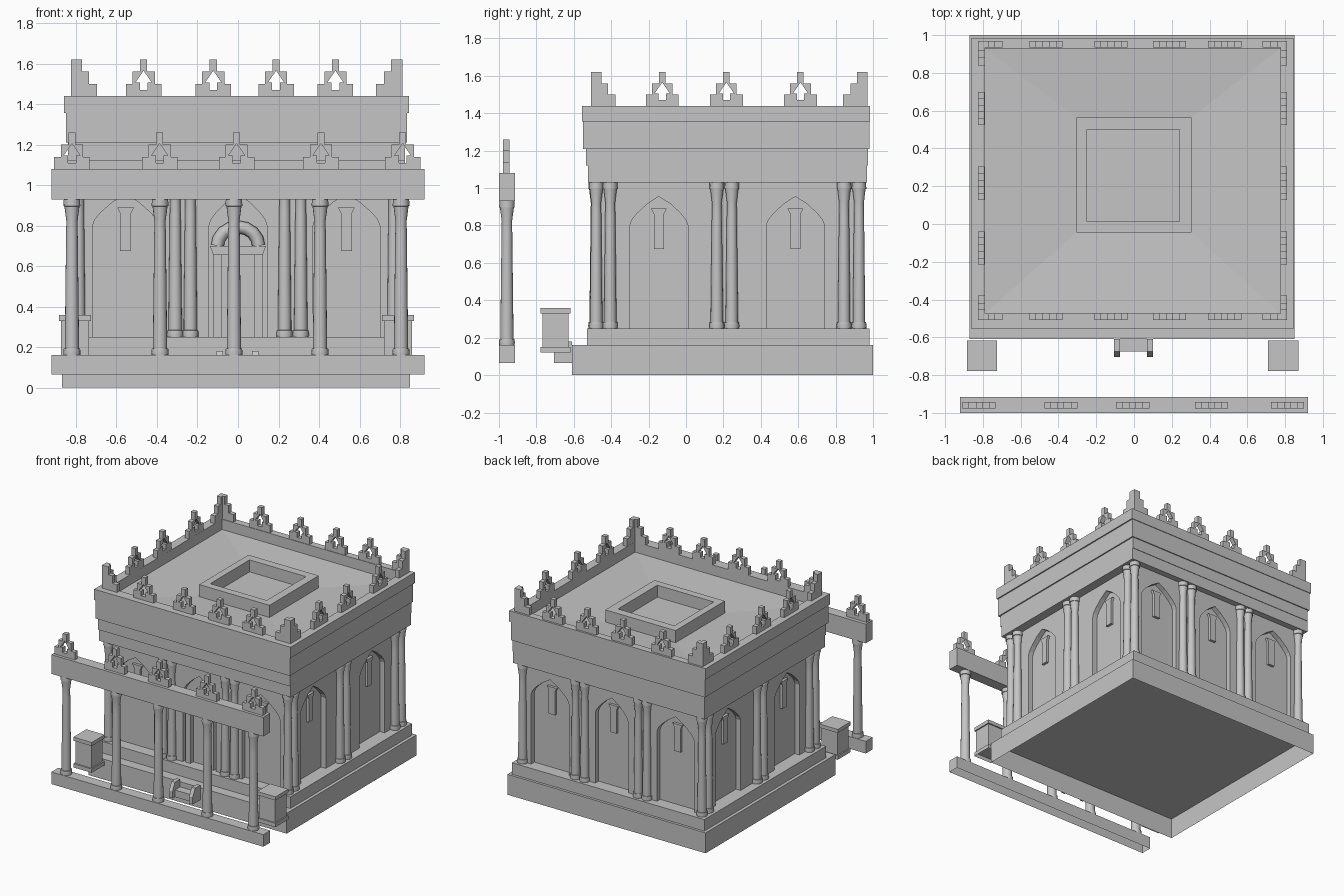
import bpy, bmesh, math
from mathutils import Matrix, Vector

if "Cube" in bpy.data.objects:
    bpy.data.objects.remove(bpy.data.objects["Cube"])

stone = bpy.data.materials.new("grey stone")
stone.use_nodes = True
GREY = (0.56, 0.56, 0.56, 1)
stone.diffuse_color = GREY
stone.node_tree.nodes["Principled BSDF"].inputs["Base Color"].default_value = GREY

CX, CY = -0.01, 0.22          # centre of the building
WX, WY = 0.765, 0.70          # half size of the wall block
DEPTH = .04                   # depth of the wall niches


def finish(name, bm, matrix=None, fix=True):
    if matrix:
        bm.transform(matrix)
    if fix:
        bmesh.ops.recalc_face_normals(bm, faces=bm.faces)
    me = bpy.data.meshes.new(name)
    bm.to_mesh(me)
    bm.free()
    me.materials.append(stone)
    ob = bpy.data.objects.new(name, me)
    bpy.context.collection.objects.link(ob)
    return ob


def box(name, x0, x1, y0, y1, z0, z1, open_bottom=False):
    bm = bmesh.new()
    size = Matrix.Diagonal((x1 - x0, y1 - y0, z1 - z0, 1))
    mid = Vector((x0 + x1, y0 + y1, z0 + z1)) / 2
    bmesh.ops.create_cube(bm, size=1, matrix=Matrix.Translation(mid) @ size)
    if open_bottom:
        low = [f for f in bm.faces if f.normal.z < -0.5]
        bmesh.ops.delete(bm, geom=low, context='FACES_ONLY')
    return finish(name, bm, fix=not open_bottom)


def prism(name, pts, y0, y1, matrix, mirrored=False):
    """Extrude an (x, z) outline along y; optionally mirror it about x = 0."""
    bm = bmesh.new()
    face = bm.faces.new([bm.verts.new((x, y0, z)) for x, z in pts])
    out = bmesh.ops.extrude_face_region(bm, geom=[face], use_keep_orig=True)
    moved = [v for v in out["geom"] if isinstance(v, bmesh.types.BMVert)]
    bmesh.ops.translate(bm, verts=moved, vec=(0, y1 - y0, 0))
    if mirrored:
        seam = [f for f in bm.faces if all(abs(v.co.x) < 1e-5 for v in f.verts)]
        bmesh.ops.delete(bm, geom=seam, context='FACES_ONLY')
        bmesh.ops.mirror(bm, geom=bm.verts[:] + bm.edges[:] + bm.faces[:],
                         axis='X', merge_dist=1e-4)
    return finish(name, bm, matrix)


def ring(name, outer, inner, z0, z1, drop=0):
    """Rectangular frame; outer and inner are (x0, x1, y0, y1); drop lowers the inner edge."""
    bm = bmesh.new()

    def loop(r, z):
        return [bm.verts.new(p + (z,)) for p in
                ((r[0], r[2]), (r[1], r[2]), (r[1], r[3]), (r[0], r[3]))]
    loops = [loop(outer, z0), loop(outer, z1), loop(inner, z1 - drop), loop(inner, z0 - drop)]
    for a, b in zip(loops, loops[1:] + loops[:1]):
        for i in range(4):
            j = (i + 1) % 4
            bm.faces.new((a[i], a[j], b[j], b[i]))
    return finish(name, bm)


def side_frame(side, u, dist):
    """Frame on side 0 front, 1 +x, 2 back, 3 -x: local -y points outward."""
    pos = ((u, CY - dist), (CX + dist, u), (u, CY + dist), (CX - dist, u))[side]
    return Matrix.Translation(pos + (0,)) @ Matrix.Rotation(side * math.pi / 2, 4, 'Z')


def column(name, x, y, z0, z1, fat=1.0):
    h = z1 - z0
    profile = [(0, 0), (.039, 0), (.040, .02), (.038, .042), (.033, .043), (.033, .1),
               (.027, .78), (.026, .86), (.035, .955), (.039, .957), (.038, 1), (0, 1)]
    bm = bmesh.new()
    vs = [bm.verts.new((r * fat, 0, t * h)) for r, t in profile]
    es = [bm.edges.new(p) for p in zip(vs, vs[1:])]
    bmesh.ops.spin(bm, geom=vs + es, cent=(0, 0, 0), axis=(0, 0, 1),
                   angle=math.tau, steps=16)
    bmesh.ops.remove_doubles(bm, verts=bm.verts, dist=1e-4)
    ob = finish(name, bm, Matrix.Translation((x, y, z0)))
    bpy.ops.object.select_all(action='DESELECT')
    ob.select_set(True)
    bpy.context.view_layer.objects.active = ob
    bpy.ops.object.shade_smooth_by_angle(angle=math.radians(40))


# Plinth, step and entablature
INNER = (-.79, .775, -.475, .93)
box("plinth", -.87, .85, -.61, 1, 0, .16, open_bottom=True)
box("upper_step", -.845, .825, -.53, .98, .16, .25)
box("architrave", -.84, .825, -.525, .968, 1.03, 1.12)
box("frieze", -.84, .825, -.535, .972, 1.12, 1.21)
ring("upper_band", (-.85, .835, -.55, .98), INNER, 1.21, 1.355)
ring("parapet", (-.86, .845, -.555, .985), INNER, 1.355, 1.44)

# Roof falling gently to a raised frame in the middle
FRAME = (-.305, .305, -.045, .565)
ring("roof_slopes", INNER, FRAME, 1.357, 1.36, drop=.025)
box("roof_centre", *FRAME, 1.33, 1.336)
ring("roof_frame", FRAME, (-.25, .24, .013, .5), 1.334, 1.43)

# Wall core faced with panels that have pointed niches, a torch in each
box("wall_core", CX - WX + DEPTH, CX + WX - DEPTH, CY - WY + DEPTH, CY + WY - DEPTH, .25, 1.03)
front_niches = [(-.555, .163), (0, .143), (.535, .165)]
side_niches = [(-.145, .155), (.585, .155)]
half_arch = [(1, .25), (1, .80), (.93, .83), (.75, .865), (.4, .915)]
torch = [(-.027, .675), (.027, .675), (.027, .86), (.042, .89), (-.042, .89), (-.027, .86)]
for side in range(4):
    lateral = side % 2
    reach = WX if lateral else WY
    mid, half = (CY, WY - DEPTH) if lateral else (CX, WX)
    sign = 1 if side < 2 else -1
    niches = sorted((sign * u, w) for u, w in (side_niches if lateral else front_niches))
    outline = [(sign * mid - half, .25)]
    for u, w in niches:
        outline += [(u - w * a, z) for a, z in half_arch] + [(u, .955)]
        outline += [(u + w * a, z) for a, z in reversed(half_arch)]
        if side or u:
            prism("wall_torch", torch, .02, DEPTH + .01, side_frame(side, sign * u, reach))
    outline += [(sign * mid + half, z) for z in (.25, 1.03)] + [(sign * mid - half, 1.03)]
    prism("wall_panel", outline, 0, DEPTH, side_frame(side, 0, reach))

# Door with jambs, lintel and rounded hood
door = side_frame(0, 0, WY)
for s in (-1, 1):
    prism("door_jamb", [(s * .08, .25), (s * .122, .25), (s * .122, .655), (s * .08, .655)],
          .005, DEPTH + .01, door)
prism("door_lintel", [(-.122, .655), (.122, .655), (.138, .7), (-.138, .7)], -.015, DEPTH + .01, door)
curve = bpy.data.curves.new("door_hood", 'CURVE')
curve.dimensions = '3D'
curve.bevel_depth = .032
curve.bevel_resolution = 2
path = curve.splines.new('POLY')
STEPS = 8
path.points.add(STEPS)
for i, p in enumerate(path.points):
    a = math.pi * i / STEPS
    p.co = (.102 * math.cos(a), CY - WY + .02, .7 + .093 * math.sin(a), 1)
curve.materials.append(stone)
bpy.context.collection.objects.link(bpy.data.objects.new("door_hood", curve))

# Building columns: pairs along each wall and at the corners
for x in (-.787, .77):
    for y in (-.48, -.405, .165, .245, .845, .925):
        column("side_column", x, y, .25, 1.03)
for y, name in ((-.483, "front_column"), (.925, "back_column")):
    for x in (-.31, -.235, .23, .31):
        column(name, x, y, .25, 1.03)

# Battlements: stepped pieces pierced by an arrow shape
half_merlon = [(0, 0), (.088, 0), (.088, .06), (.055, .06), (.055, .12), (.0175, .12),
               (.0175, .18), (0, .18), (0, .125), (.04, .067), (.019, .067),
               (.019, .03), (0, .03)]


def merlon(x, y, z, turned=False):
    m = Matrix.Translation((x, y, z))
    if turned:
        m = m @ Matrix.Rotation(math.pi / 2, 4, 'Z')
    prism("merlon", half_merlon, -.0175, .0175, m, mirrored=True)


for x in (-.466, -.122, .188, .481):
    for y in (-.49, .952):
        merlon(x, y, 1.44)
for y in (-.127, .216, .612):
    for x in (-.808, .792):
        merlon(x, y, 1.44, True)
corner = [(0, 0), (.13, 0), (.13, .06), (.09, .06), (.09, .12), (.055, .12), (.055, .18), (0, .18)]
SWAP = Matrix(((0, 1, 0, 0), (1, 0, 0, 0), (0, 0, 1, 0), (0, 0, 0, 1)))
for x, sx in ((-.825, 1), (.811, -1)):
    for y, sy in ((-.508, 1), (.97, -1)):
        m = Matrix.Translation((x, y, 1.44)) @ Matrix.Diagonal((sx, sy, 1, 1))
        prism("corner_merlon", corner, 0, .035, m)
        prism("corner_merlon", corner, 0, .035, m @ SWAP)

# Free-standing colonnade in front
box("colonnade_base", -.92, .92, -1, -.915, .065, .16, open_bottom=True)
box("colonnade_beam", -.92, .92, -1, -.915, .93, 1.08)
for x in (-.82, -.385, -.02, .405, .805):
    column("colonnade_column", x, -.9575, .16, .93, 1.06)
for x in (-.82, -.387, -.007, .41, .813):
    merlon(x, -.96, 1.08)

# Pedestals beside the entrance
for x in (-.805, .79):
    for part, r, z0, z1 in (("foot", .08, .12, .15), ("body", .07, .15, .33), ("cap", .08, .33, .358)):
        box("pedestal_" + part, x - r, x + r, -.698 - r, -.698 + r, z0, z1, part == "foot")

# Entrance step with side cheeks
box("entrance_step", -.08, .075, -.675, -.61, .065, .12)
cheek = [(-.61, .065), (-.705, .065), (-.705, .12), (-.675, .18), (-.61, .18)]
for x in (-.105, .07):
    prism("step_cheek", cheek, 0, .03, Matrix.Translation((x, 0, 0)) @ SWAP)
